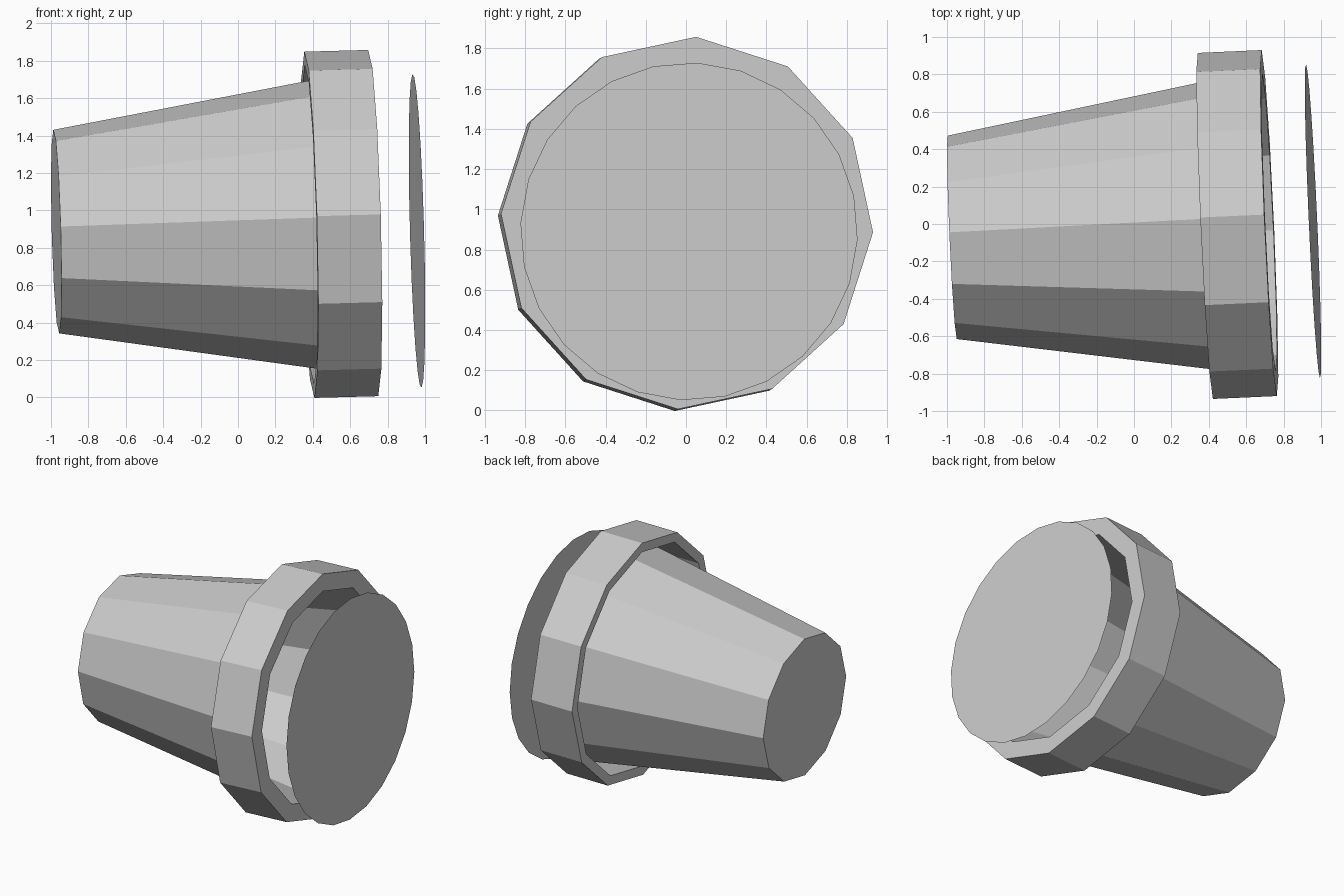
import bpy, bmesh, math
from mathutils import Vector, Matrix

cube = bpy.data.objects.get("Cube")
if cube:
    bpy.data.objects.remove(cube, do_unlink=True)

# One plain grey for the whole pot
grey = bpy.data.materials.new("grey")
grey.use_nodes = True
COLOUR = (0.6, 0.6, 0.6, 1)
grey.diffuse_color = COLOUR
bsdf = next(n for n in grey.node_tree.nodes if n.type == "BSDF_PRINCIPLED")
bsdf.inputs["Base Color"].default_value = COLOUR

# The pot lies on its side, its axis slightly tilted from +x
AXIS = Vector((1, 0.045, 0.027)).normalized()
SIDE = (Vector((0, 1, 0)) - AXIS * AXIS.y).normalized()
UP = AXIS.cross(SIDE)
ROLL = math.radians(-2.8)
MOUTH = Vector((0.723, 0.005, 0.932))


def frame(origin):
    """Matrix whose local x runs along the pot axis."""
    m = Matrix((AXIS, SIDE, UP)).transposed().to_4x4()
    return Matrix.Translation(origin) @ m @ Matrix.Rotation(ROLL, 4, "X")


def lathe(name, profile, sides, origin, closed=False):
    """Revolve (distance along axis, radius) points into flat facets."""
    bm = bmesh.new()
    rings = []
    for s, r in profile:
        angles = [2 * math.pi * k / sides for k in range(sides)]
        rings.append([bm.verts.new((s, r * math.cos(a), r * math.sin(a)))
                      for a in angles])
    pairs = list(zip(rings, rings[1:]))
    if closed:
        pairs.append((rings[-1], rings[0]))
    for a, b in pairs:
        for k in range(sides):
            j = (k + 1) % sides
            bm.faces.new((a[k], a[j], b[j], b[k]))
    if not closed:
        bm.faces.new(rings[0])
        if len(rings) > 1:
            bm.faces.new(rings[-1])
    if len(rings) > 1:
        bmesh.ops.recalc_face_normals(bm, faces=bm.faces)
    mesh = bpy.data.meshes.new(name)
    bm.to_mesh(mesh)
    bm.free()
    mesh.materials.append(grey)
    obj = bpy.data.objects.new(name, mesh)
    obj.matrix_world = frame(origin)
    bpy.context.collection.objects.link(obj)
    return obj


# Tapered hollow body: outer wall, lip, inner wall, floor
lathe("pot_body", [(-1.697, 0.545), (-0.05, 0.816), (-0.05, 0.787),
                   (-1.63, 0.505)], 12, MOUTH)

# Wide rim with a skirt standing clear of the body
lathe("pot_rim", [(0, 0.795), (0, 0.927), (-0.342, 0.927), (-0.342, 0.855),
                  (-0.05, 0.855), (-0.05, 0.787)], 12, MOUTH, closed=True)

# Thin disc floating in front of the mouth
lathe("soil_disc", [(0, 0.84)], 24, Vector((0.957, 0.015, 0.89)))
